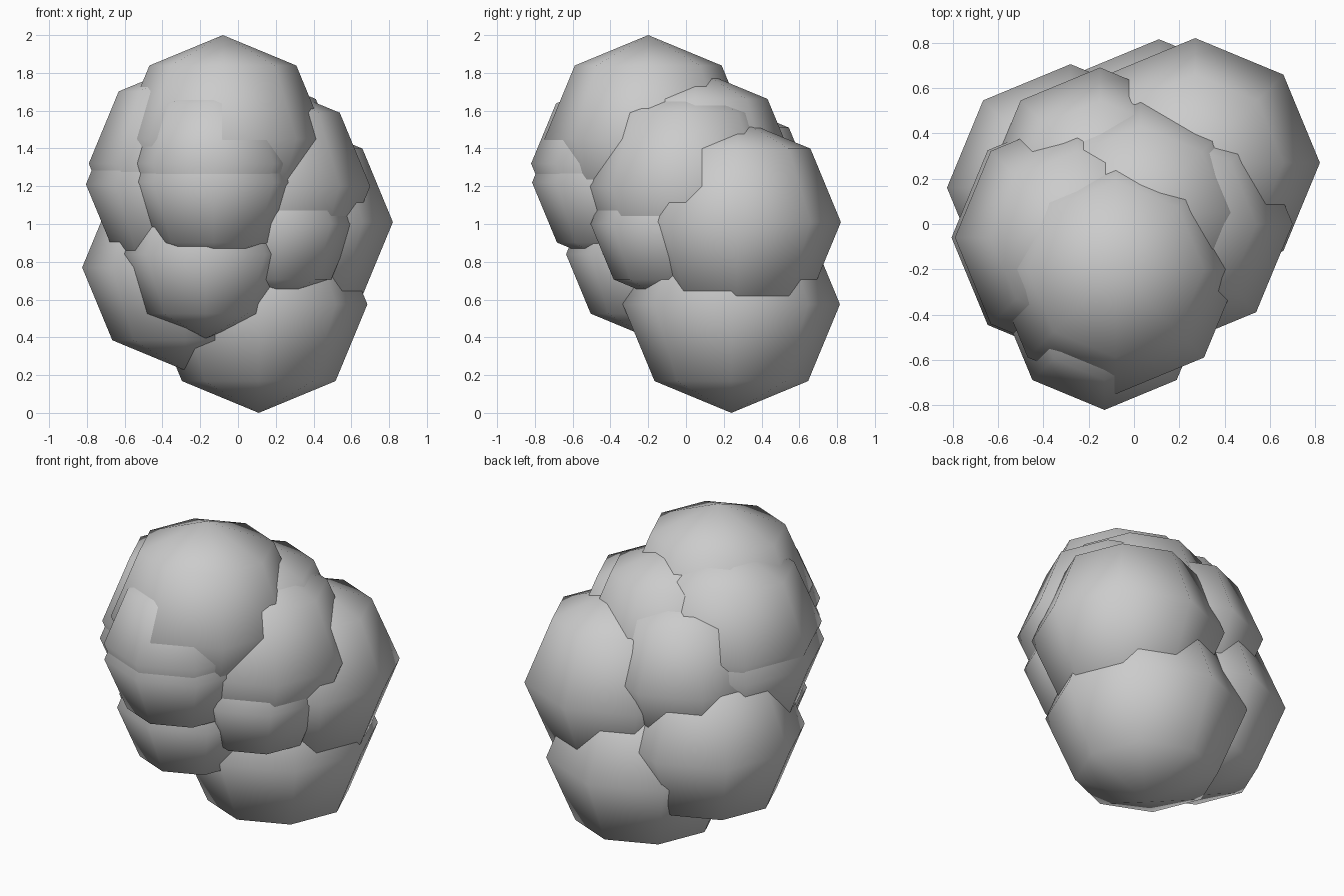
import bpy

# Overlapping coarse eight-sided lobes: (name, x, y, z, radius)
LOBES = [
    ("top_lobe", -0.08, -0.20, 1.45, 0.55),
    ("base_lobe", 0.11, 0.24, 0.575, 0.575),
    ("right_back_lobe", 0.27, 0.27, 1.01, 0.55),
    ("left_low_lobe", -0.28, 0.16, 0.77, 0.545),
    ("left_upper_lobe", -0.25, -0.06, 1.32, 0.54),
    ("left_mid_lobe", -0.26, -0.06, 1.21, 0.545),
    ("front_upper_lobe", -0.13, -0.37, 1.32, 0.45),
    ("front_mid_lobe", -0.13, -0.365, 1.22, 0.45),
    ("right_lobe", 0.15, 0.00, 1.20, 0.55),
    ("center_lobe", 0.03, 0.05, 1.28, 0.54),
    ("back_lobe", -0.15, 0.195, 1.16, 0.495),
    ("front_low_lobe", -0.17, -0.19, 0.84, 0.445),
    ("front_right_lobe", 0.20, -0.09, 1.00, 0.415),
]


def lobe(name, x, y, z, r):
    bpy.ops.mesh.primitive_uv_sphere_add(segments=8, ring_count=4, radius=r, location=(x, y, z))
    ob = bpy.context.object
    ob.name = name
    bpy.ops.object.shade_smooth()


for entry in LOBES:
    lobe(*entry)
